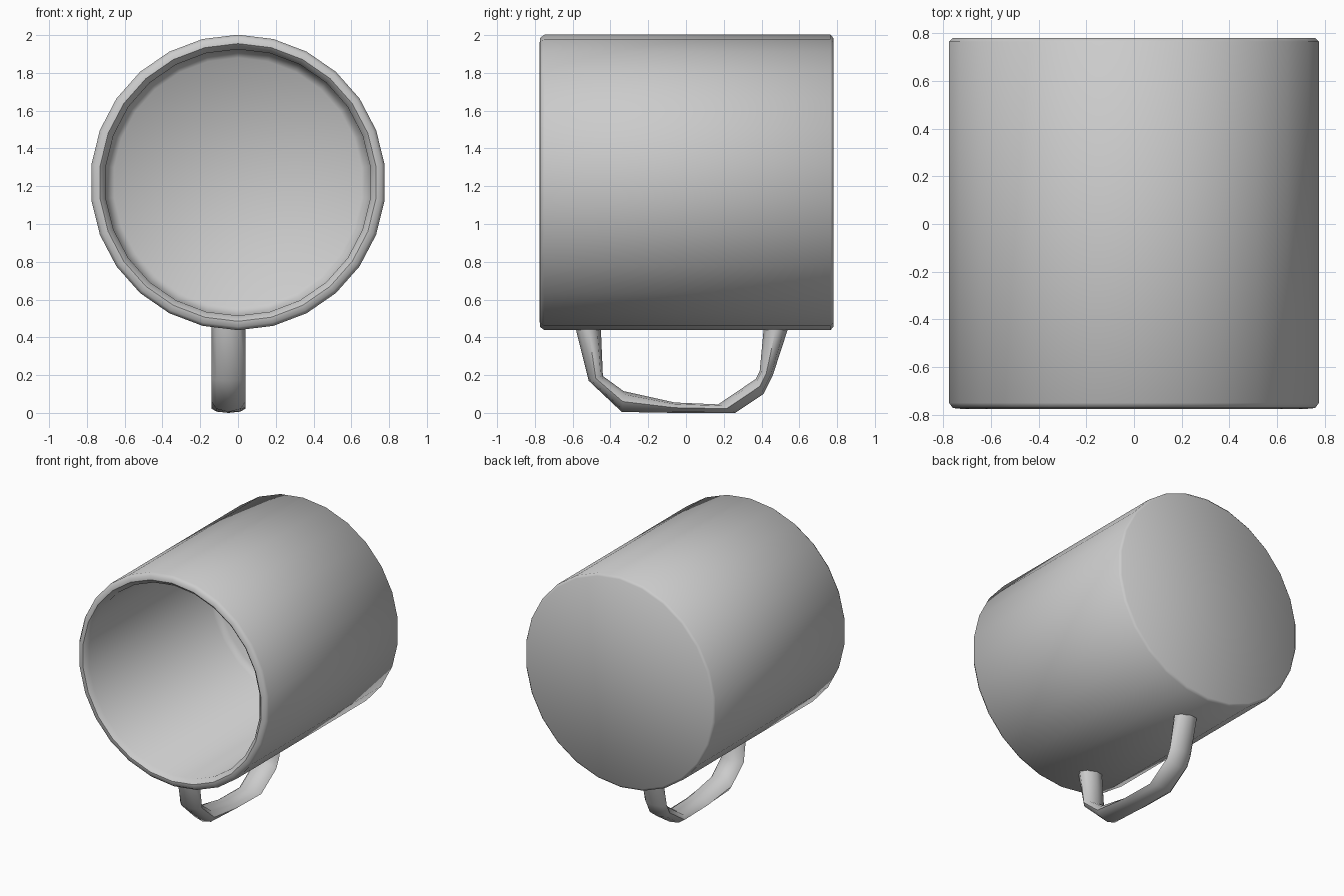
import bpy, bmesh, math
from mathutils import Vector

if "Cube" in bpy.data.objects:
    bpy.data.objects.remove(bpy.data.objects["Cube"])


def make_object(name, rings, angle):
    """Skin a list of equal-length vertex rings and cap both ends."""
    bm = bmesh.new()
    loops = [[bm.verts.new(p) for p in ring] for ring in rings]
    n = len(loops[0])
    for a, b in zip(loops, loops[1:]):
        for i in range(n):
            j = (i + 1) % n
            bm.faces.new((a[i], a[j], b[j], b[i]))
    bm.faces.new(loops[0])
    bm.faces.new(loops[-1])
    bmesh.ops.recalc_face_normals(bm, faces=bm.faces[:])
    mesh = bpy.data.meshes.new(name)
    bm.to_mesh(mesh)
    bm.free()
    obj = bpy.data.objects.new(name, mesh)
    bpy.context.collection.objects.link(obj)
    bpy.ops.object.select_all(action='DESELECT')
    bpy.context.view_layer.objects.active = obj
    obj.select_set(True)
    bpy.ops.object.shade_smooth_by_angle(angle=math.radians(angle))
    return obj


# Mug body: lathe profile (radius, y) from outer base over the rim to inner floor
SIDES = 26
CENTRE_Z = 1.22
profile = [(0.765, 0.78), (0.782, 0.765), (0.782, -0.75), (0.765, -0.772),
           (0.735, -0.775), (0.705, -0.745), (0.70, 0.66), (0.66, 0.70)]


def circle(r, y):
    return [(r * math.sin(2 * math.pi * i / SIDES), y,
             CENTRE_Z + r * math.cos(2 * math.pi * i / SIDES))
            for i in range(SIDES)]


make_object("mug_body", [circle(r, y) for r, y in profile], 50)

# Handle: swept oval, each station given as outer and inner (y, z) points
stations = [((-0.59, 0.49), (-0.45, 0.49)), ((-0.58, 0.43), (-0.45, 0.43)),
            ((-0.515, 0.17), (-0.44, 0.195)), ((-0.34, 0.005), (-0.33, 0.115)),
            ((-0.06, 0.0), (-0.06, 0.055)), ((0.26, 0.0), (0.17, 0.045)),
            ((0.41, 0.10), (0.37, 0.18)), ((0.46, 0.20), (0.39, 0.22)),
            ((0.535, 0.43), (0.41, 0.43)), ((0.55, 0.49), (0.41, 0.49))]
HANDLE_X, HALF_WIDTH, SEGMENTS = -0.05, 0.09, 8


def oval(outer, inner):
    o, i = Vector((HANDLE_X, *outer)), Vector((HANDLE_X, *inner))
    mid, half = (o + i) / 2, (o - i) / 2
    return [mid + half * math.cos(a) + Vector((HALF_WIDTH * math.sin(a), 0, 0))
            for a in (2 * math.pi * k / SEGMENTS for k in range(SEGMENTS))]


make_object("handle", [oval(o, i) for o, i in stations], 60)
